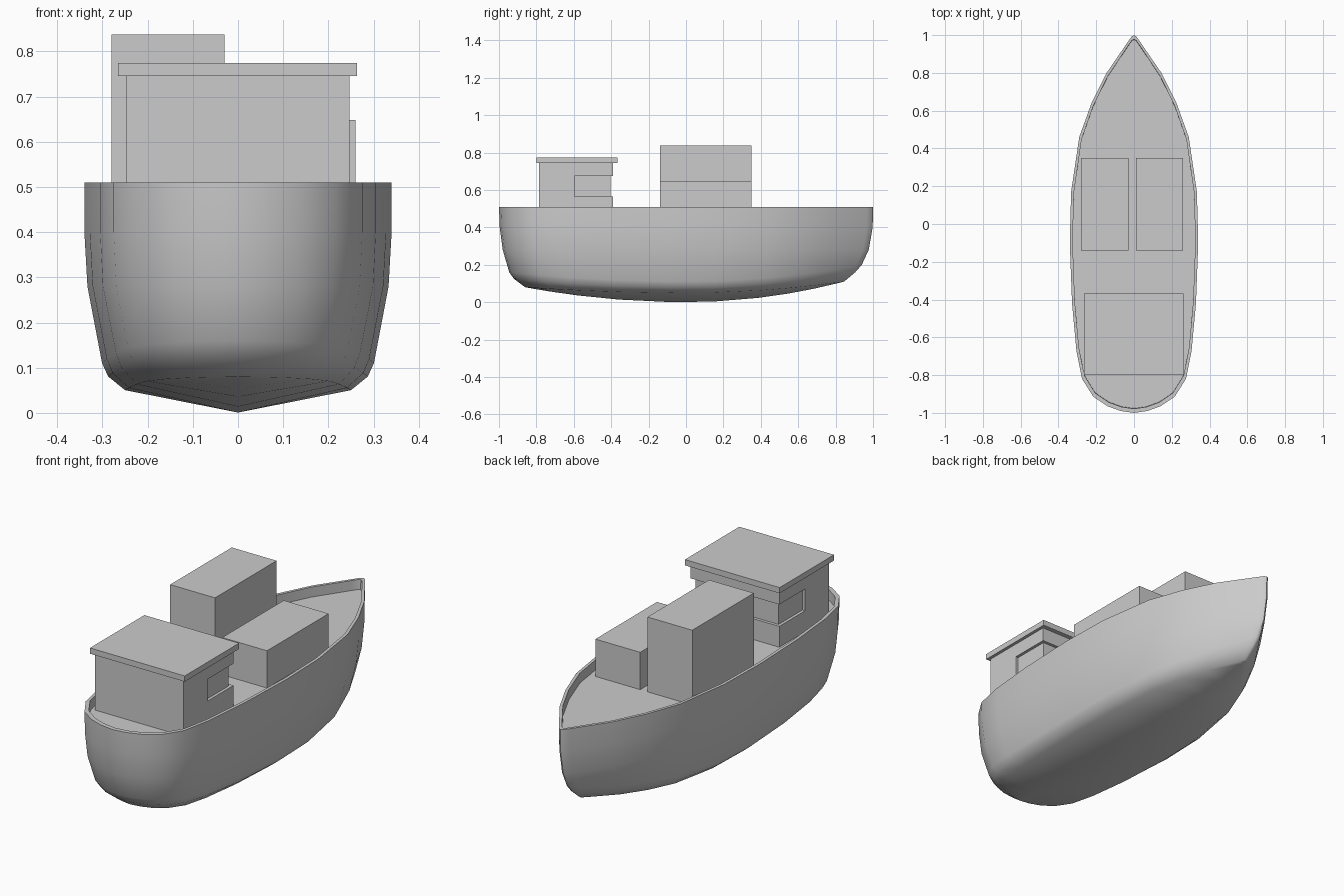
import bpy, bmesh
from math import radians

if "Cube" in bpy.data.objects:
    bpy.data.objects.remove(bpy.data.objects["Cube"])

DECK, RIM = 0.46, 0.51


def box(name, x, y, z):
    bm = bmesh.new()
    bmesh.ops.create_cube(bm, size=1)
    for v in bm.verts:
        v.co = [a[0] + (c + 0.5) * (a[1] - a[0]) for a, c in zip((x, y, z), v.co)]
    me = bpy.data.meshes.new(name)
    bm.to_mesh(me)
    bm.free()
    ob = bpy.data.objects.new(name, me)
    bpy.context.collection.objects.link(ob)
    return ob


# Hull: half-breadth outline from stern to bow (x, y)
outline = [(0, -1), (.07, -.99), (.14, -.965), (.215, -.915), (.275, -.82), (.305, -.67),
           (.328, -.42), (.34, -.1), (.333, .17), (.29, .46), (.225, .64), (.145, .80),
           (.03, .968), (.012, .993), (0, 1)]
# Waterlines: breadth scale, stern length, bow length, midship z, stern rise, bow rise
levels = [(1, 1, 1, RIM, 0, 0), (1, .996, .998, .40, 0, 0), (.98, .98, .977, .28, 0, 0),
          (.885, .945, .94, .11, .05, .09), (.845, .92, .905, .08, .045, .08),
          (.735, .86, .845, .05, .03, .06)]


def station(x, y):
    t = y * y
    bow = y > 0
    col = [(0, y * .976, DECK), (x * .955, y * .976, DECK), (x * .955, y * .978, RIM)]
    for sx, stern, front, z, rs, rb in levels:
        col.append((x * sx, y * (front if bow else stern), z + t * (rb if bow else rs)))
    col.append((0, col[-1][1], t * (.11 if bow else .08)))
    return col


bm = bmesh.new()
grid = [[bm.verts.new(p) for p in station(x, y)] for x, y in outline]
for a, b in zip(grid, grid[1:]):
    for i in range(len(a) - 1):
        bm.faces.new((a[i], a[i + 1], b[i + 1], b[i]))
bmesh.ops.remove_doubles(bm, verts=bm.verts[:], dist=1e-5)
bmesh.ops.mirror(bm, geom=bm.verts[:] + bm.edges[:] + bm.faces[:], axis='X', merge_dist=1e-4)
bmesh.ops.remove_doubles(bm, verts=bm.verts[:], dist=1e-5)
bmesh.ops.recalc_face_normals(bm, faces=bm.faces[:])
me = bpy.data.meshes.new("hull")
bm.to_mesh(me)
bm.free()
hull = bpy.data.objects.new("hull", me)
bpy.context.collection.objects.link(hull)
bpy.context.view_layer.objects.active = hull
hull.select_set(True)
bpy.ops.object.shade_smooth_by_angle(angle=radians(50))

# Cargo containers, one pair stacked
box("container_left_lower", (-.28, -.03), (-.14, .35), (DECK, .648))
box("container_left_upper", (-.28, -.03), (-.14, .35), (.648, .837))
box("container_right", (.01, .26), (-.14, .35), (DECK, .648))

# Cabin with a recessed window band wrapping round the bow side
W = (-.247, .247)
box("cabin_lower", W, (-.785, -.39), (DECK, .565))
box("cabin_rear_wall", W, (-.785, -.595), (.565, .675))
box("cabin_window_band", (-.232, .232), (-.595, -.405), (.565, .675))
box("cabin_upper", W, (-.785, -.39), (.675, .745))
box("cabin_roof", (-.265, .263), (-.80, -.367), (.745, .774))
